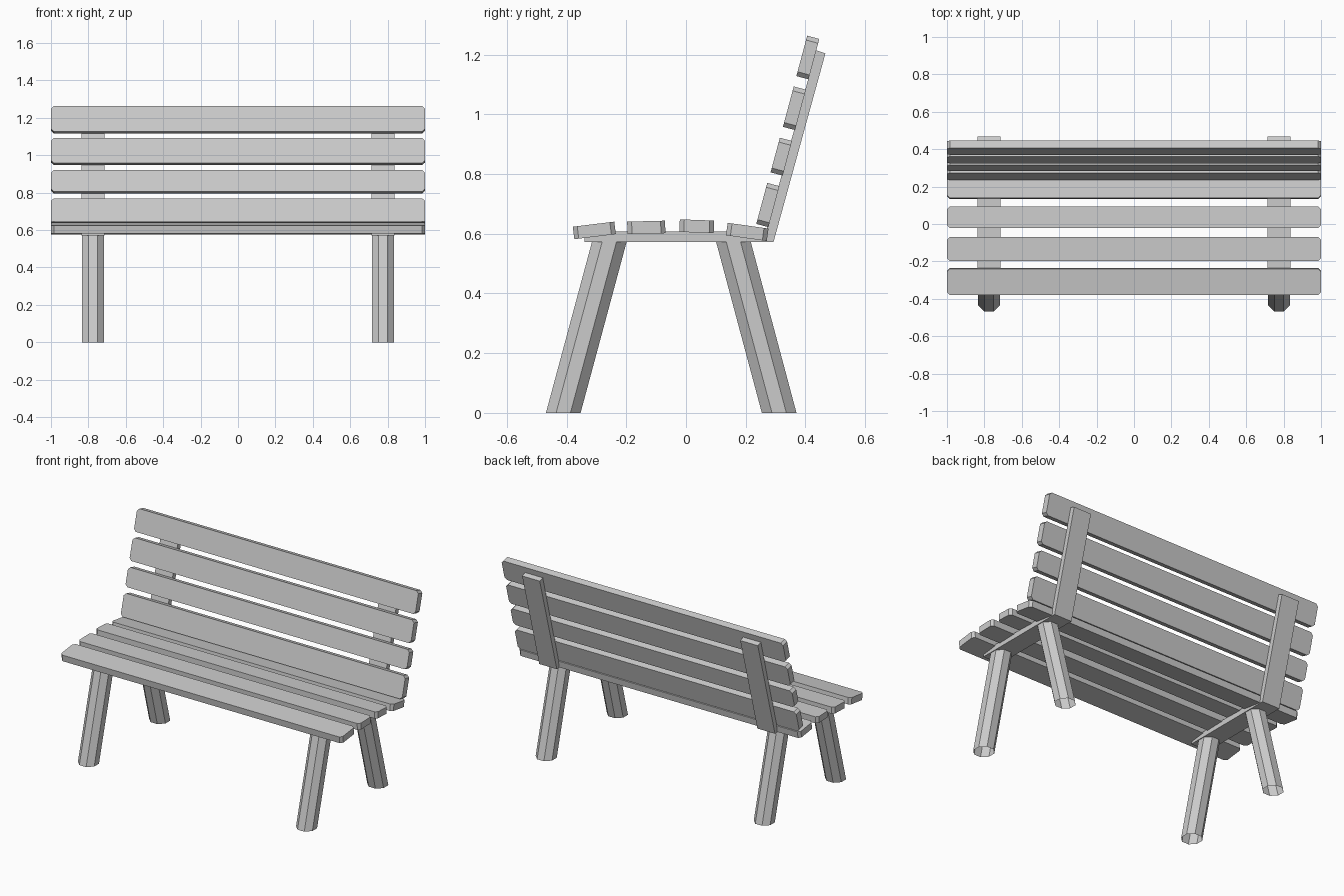
import bpy, bmesh
from math import radians, pi, cos
from mathutils import Matrix

if "Cube" in bpy.data.objects:
    bpy.data.objects.remove(bpy.data.objects["Cube"])


def finish(bm, name):
    bmesh.ops.recalc_face_normals(bm, faces=bm.faces)
    me = bpy.data.meshes.new(name)
    bm.to_mesh(me)
    bm.free()
    ob = bpy.data.objects.new(name, me)
    bpy.context.collection.objects.link(ob)
    return ob


def extrude_profile(name, pts, depth, axis_matrix):
    """Extrude a 2D outline symmetrically, then place it with a matrix."""
    bm = bmesh.new()
    face = bm.faces.new([bm.verts.new((a, b, -depth / 2)) for a, b in pts])
    ext = bmesh.ops.extrude_face_region(bm, geom=[face])["geom"]
    bmesh.ops.translate(bm, vec=(0, 0, depth),
                        verts=[v for v in ext if isinstance(v, bmesh.types.BMVert)])
    bm.transform(axis_matrix)
    return finish(bm, name)


# Slat: plank with clipped corners, tilted about x
def slat(name, y, z, width, tilt):
    h, c = width / 2, 0.015
    pts = [(-1, -h + c), (-1 + c, -h), (1 - c, -h), (1, -h + c),
           (1, h - c), (1 - c, h), (-1 + c, h), (-1, h - c)]
    m = Matrix.Translation((0, y, z)) @ Matrix.Rotation(radians(tilt), 4, 'X')
    extrude_profile(name, pts, 0.042, m)


# Leg: open octagonal tube, slanted with level ends
def leg(name, x, y_bottom, y_top, height=0.572):
    bm = bmesh.new()
    r = 0.058 / cos(pi / 8)
    bmesh.ops.create_cone(bm, cap_ends=False, segments=8,
                          radius1=r, radius2=r, depth=height)
    bm.transform(Matrix.Rotation(pi / 8, 4, 'Z'))
    for v in bm.verts:
        top = v.co.z > 0
        v.co.x += x
        v.co.y += y_top if top else y_bottom
        v.co.z = height if top else 0
    finish(bm, name)


# Seat slats, gently dished
for i, s in enumerate([(-0.307, 0.611, 0.140, 7), (-0.133, 0.621, 0.127, 1.5),
                       (0.036, 0.625, 0.115, -2), (0.205, 0.606, 0.138, -8)]):
    slat(f"seat_slat_{i + 1}", *s)

# Backrest slats, leaning back
for i, s in enumerate([(0.274, 0.696, 0.142, 75), (0.319, 0.858, 0.120, 75),
                       (0.363, 1.020, 0.140, 75), (0.408, 1.190, 0.140, 75)]):
    slat(f"back_slat_{i + 1}", *s)

# L-shaped brackets and legs on both sides
bracket = [(-0.34, 0.572), (0.293, 0.572), (0.467, 1.204),
           (0.436, 1.214), (0.268, 0.607), (-0.34, 0.607)]
to_yz = Matrix(((0, 0, 1, 0), (1, 0, 0, 0), (0, 1, 0, 0), (0, 0, 0, 1)))
for side, sx in (("left", -1), ("right", 1)):
    x = 0.775 * sx
    extrude_profile(f"bracket_{side}", bracket, 0.125,
                    Matrix.Translation((x, 0, 0)) @ to_yz)
    leg(f"front_leg_{side}", x, -0.411, -0.257)
    leg(f"back_leg_{side}", x, 0.312, 0.159)
